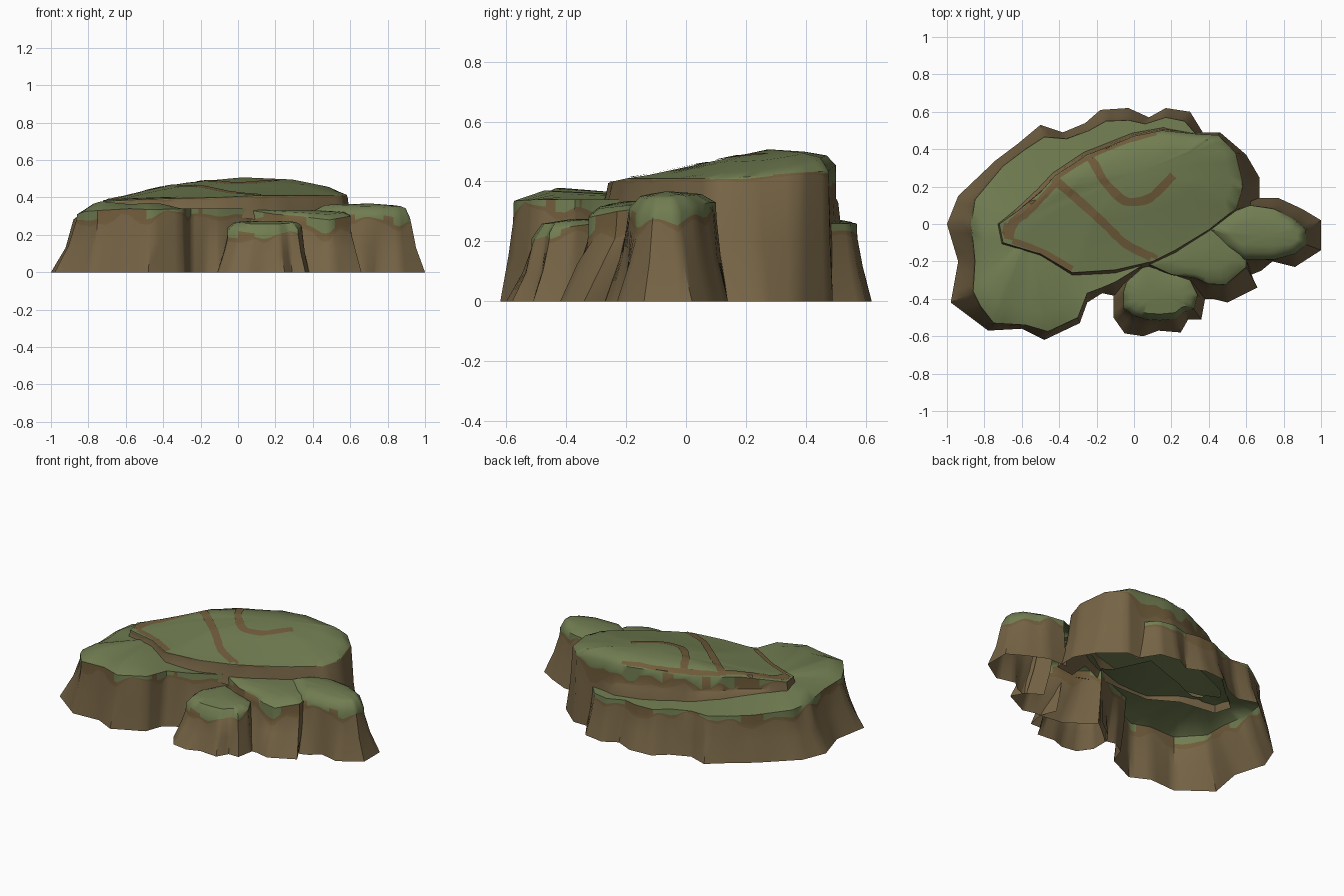
import bpy, random
from mathutils import Vector, noise
from mathutils.bvhtree import BVHTree

if "Cube" in bpy.data.objects:
    bpy.data.objects.remove(bpy.data.objects["Cube"])

random.seed(4)


def material(name, col):
    m = bpy.data.materials.new(name)
    m.diffuse_color = (*col, 1)
    m.use_nodes = True
    m.node_tree.nodes["Principled BSDF"].inputs["Base Color"].default_value = m.diffuse_color
    return m


ROCK = material("brown rock", (0.180, 0.127, 0.060))
MOSS = material("moss green", (0.165, 0.205, 0.083))
EARTH = material("red brown earth", (0.163, 0.107, 0.044))


def clamp(t):
    return max(0, min(1, t))


def make(name, verts, faces, mats, ids):
    me = bpy.data.meshes.new(name)
    me.from_pydata(verts, [], faces)
    for m in mats:
        me.materials.append(m)
    for p, i in zip(me.polygons, ids):
        p.material_index = i
    ob = bpy.data.objects.new(name, me)
    bpy.context.collection.objects.link(ob)
    bpy.context.view_layer.objects.active = ob
    ob.select_set(True)
    bpy.ops.object.shade_smooth_by_angle(angle=0.8)
    ob.select_set(False)
    return ob


def resample(pts, closed, n=4):
    pts = [Vector((*p, 0)[:3]) for p in pts]
    out = []
    for i in range(len(pts) if closed else len(pts) - 1):
        a, b = pts[i], pts[(i + 1) % len(pts)]
        out += [a.lerp(b, k / n) for k in range(n)]
    return out if closed else out + [pts[-1]]


def nearest(p, a, b):
    d = b - a
    return a + d * clamp((p - a).dot(d) / max(d.length_squared, 1e-9))


def rock(name, base, rim, spine, lift, closed=True, drip=lambda p: 0.035,
         inner=lambda p: 0.6, lip=0.22, hidden=(), stain=1.6):
    """Skirted rock: flared wall, earth and moss bands, bevelled lip, top toward a spine.
    Wall spans listed in hidden are left open, where the rock runs into its neighbour."""
    base, rim = resample(base, closed), resample(rim, closed)
    a, b = (Vector(s) for s in spine)
    rings = [[] for _ in range(7)]
    for p, q in zip(base, rim):
        c = nearest(q, a, b)
        d = max(0.003, drip(q) * (1 + 1.5 * noise.noise(q * 9)))
        h = q.z - p.z
        t = 1 - d / h
        low, mid, high = p.lerp(q, 0.45), p.lerp(q, max(0.5, 1 - stain * d / h)), p.lerp(q, t)
        low.x, low.y = p.xy.lerp(q.xy, 0.6)
        mid.x, mid.y = p.xy.lerp(q.xy, 0.93)
        high.x, high.y = p.xy.lerp(q.xy, 0.97)
        l = q.lerp(c, lip)
        l.z = q.z + (c.z - q.z) * lift(q)
        f = inner(q)
        e = q.lerp(c, f)
        e.z = l.z + (c.z - l.z) * (f - lip) / (1 - lip)
        for r, v in zip(rings, (p, low, mid, high, q, l, e)):
            r.append(v)
    n = len(base)
    verts = [v for r in rings for v in r]
    faces, ids = [], []
    for k in range(6):
        for i in range(n if closed else n - 1):
            if k < 4 and i // 4 in hidden:
                continue
            j = (i + 1) % n
            faces.append((k * n + i, k * n + j, k * n + n + j, k * n + n + i))
            ids.append((0, 0, 2, 1, 1, 1)[k])
            if k == 3 and noise.noise(rim[i] * 6 + Vector((3, 1, 0))) < -0.12:
                ids[-1] = 2
    if closed:
        verts.append((a + b) / 2)
        for i in range(n):
            faces.append((6 * n + i, 6 * n + (i + 1) % n, 7 * n))
            ids.append(1)
    return make(name, verts, faces, [ROCK, MOSS, EARTH], ids)


# Lower terrace wrapping the left and back (open strip that tucks under the mesa)
t_base = [(.07, -.24), (-.10, -.385), (-.17, -.37), (-.25, -.42), (-.29, -.53), (-.48, -.62),
          (-.60, -.56), (-.78, -.57), (-.90, -.48), (-.98, -.42), (-.94, -.20), (-1, 0),
          (-.94, .15), (-.74, .34), (-.62, .43), (-.50, .53), (-.38, .49), (-.26, .54),
          (-.18, .61), (-.03, .62), (.08, .57), (.17, .62), (.30, .60), (.38, .47)]
t_rim = [(.08, -.20, .34), (-.10, -.31, .34), (-.17, -.34, .34), (-.25, -.37, .34), (-.30, -.50, .34),
         (-.46, -.575, .335), (-.58, -.54, .34), (-.75, -.53, .33), (-.82, -.44, .325),
         (-.86, -.36, .31), (-.85, -.20, .30), (-.87, 0, .29), (-.85, .13, .29), (-.70, .31, .285),
         (-.58, .40, .28), (-.48, .465, .28), (-.36, .455, .275), (-.24, .50, .275), (-.15, .55, .265),
         (-.03, .555, .265), (.06, .535, .265), (.17, .57, .26), (.27, .55, .26), (.34, .47, .26)]
rock("lower_terrace", t_base[::-1], t_rim[::-1], ((-.56, -.06, .35), (.25, .27, .28)),
     lambda p: 0.2 + 0.55 * clamp((.25 - p.y) / .3) + 1.6 * clamp((-.35 - p.y) / .15), closed=False,
     drip=lambda p: 0.032, inner=lambda p: 0.66 + 0.22 * clamp((.1 - p.y) / .1), lip=0.2)

# Main upper mesa (counter-clockwise from the left tip)
m_rim = [(-.72, 0, .385), (-.70, -.10, .38), (-.50, -.16, .39), (-.33, -.26, .395), (-.10, -.245, .40),
         (.10, -.20, .41), (.22, -.14, .41), (.40, -.03, .41), (.54, .08, .41), (.58, .20, .415),
         (.54, .38, .43), (.45, .475, .435), (.35, .48, .44), (.15, .50, .455), (0, .47, .46),
         (-.25, .37, .44), (-.42, .26, .435), (-.50, .17, .425), (-.62, .07, .40)]
m_base = [(-.74, 0, .29), (-.72, -.12, .30), (-.50, -.18, .32), (-.33, -.28, .32), (-.10, -.27, .31),
          (.10, -.22, .28), (.24, -.16, .28), (.43, -.05, .1), (.67, .10, 0), (.67, .25, 0),
          (.60, .37, 0), (.46, .49, 0), (.35, .49, 0), (.16, .52, .23), (-.01, .49, .24), (-.27, .39, .25),
          (-.44, .28, .26), (-.53, .19, .27), (-.65, .08, .28)]
mesa = rock("upper_mesa", m_base, m_rim, ((-.15, .24, .50), (.20, .31, .515)),
            lambda p: 0.12 + 0.42 * clamp((p.y + .02) / .4) * clamp((.65 - p.x) / .25), stain=2.6,
            drip=lambda p: 0.004 + 0.056 * clamp((p.y - .05) / .1) * clamp((.48 - p.x) / .1),
            lip=0.16, inner=lambda p: 0.55)

# Middle ledge in front of the mesa
rock("middle_ledge",
     [(.05, -.25), (.22, -.38), (.36, -.40), (.42, -.40), (.50, -.42), (.66, -.34), (.61, -.25), (.50, .05), (.2, -.1)],
     [(.07, -.21, .33), (.20, -.27, .31), (.33, -.29, .30), (.40, -.32, .29), (.49, -.325, .28),
      (.60, -.23, .30), (.60, -.15, .31), (.46, .0, .33), (.2, -.12, .33)],
     ((.28, -.19, .335), (.45, -.17, .33)), lambda p: 0.6, drip=lambda p: 0.04, hidden=(6, 7, 8))

# Right outcrop
rock("right_outcrop",
     [(.42, -.06), (.52, -.20), (.63, -.27), (.68, -.25), (.74, -.20), (.86, -.23), (1, -.14), (1, .02),
      (.90, .08), (.77, .14), (.63, .14), (.50, .10)],
     [(.41, -.03, .33), (.50, -.13, .31), (.59, -.19, .31), (.66, -.19, .31), (.75, -.19, .31), (.86, -.16, .29),
      (.92, -.11, .29), (.92, -.03, .29), (.85, .03, .32), (.75, .08, .33), (.62, .10, .33), (.49, .05, .33)],
     ((.58, -.06, .37), (.84, -.07, .365)), lambda p: 0.7, drip=lambda p: 0.03, lip=0.3, hidden=(0, 10, 11))

# Small front outcrop
rock("front_outcrop",
     [(-.08, -.33), (-.11, -.38), (-.11, -.50), (-.05, -.585), (.05, -.60), (.13, -.57), (.25, -.58),
      (.29, -.51), (.36, -.51), (.38, -.40), (.34, -.30), (.06, -.22)],
     [(-.04, -.31, .25), (-.055, -.36, .24), (-.055, -.45, .22), (.0, -.49, .22), (.07, -.51, .21),
      (.14, -.515, .21), (.22, -.505, .21), (.27, -.465, .22), (.32, -.455, .23), (.34, -.38, .25),
      (.30, -.30, .26), (.06, -.22, .27)],
     ((.08, -.38, .275), (.22, -.38, .275)), lambda p: 0.75, drip=lambda p: 0.03, lip=0.25, hidden=(10,))

# Worn earth paths draped over the mesa top
tree = BVHTree.FromPolygons([v.co for v in mesa.data.vertices], [p.vertices for p in mesa.data.polygons])


def path(name, pts, w):
    line = resample(pts, False, 6)
    for _ in range(4):
        line = [line[0]] + [(line[i - 1] + line[i] * 2 + line[i + 1]) / 4
                            for i in range(1, len(line) - 1)] + [line[-1]]
    rows = []
    for i, p in enumerate(line):
        t = (line[min(i + 1, len(line) - 1)] - line[max(i - 1, 0)]).normalized()
        s = Vector((-t.y, t.x, 0)) * w * random.uniform(0.9, 1.1)
        row = []
        for k in (.5, .25, 0, -.25, -.5):
            hit = tree.ray_cast(Vector((p.x, p.y, 2)) + s * k, Vector((0, 0, -1)))[0]
            row.append(hit + Vector((0, 0, .004)) if hit and hit.z > .37 else None)
        rows.append(row)
    verts, faces = [], []
    for r, q in zip(rows, rows[1:]):
        for k in range(4):
            quad = [r[k], r[k + 1], q[k + 1], q[k]]
            if all(quad):
                faces.append(tuple(range(len(verts), len(verts) + 4)))
                verts += quad
    make(name, verts, faces, [EARTH], [0] * len(faces))


path("curved_path", [(-.24, .36), (-.21, .32), (-.165, .23), (-.05, .11), (.085, .128), (.21, .26)], .045)
path("cross_path", [(-.43, .24), (-.31, .14), (-.155, 0), (-.05, -.11), (.12, -.19)], .045)
path("left_rim_path", [(-.44, .22), (-.57, .08), (-.66, .01), (-.68, -.08)], .07)
path("front_rim_path", [(-.65, -.09), (-.50, -.14), (-.33, -.24)], .03)
path("back_rim_path", [(-.41, .25), (-.25, .355), (-.05, .44), (.12, .485)], .022)
